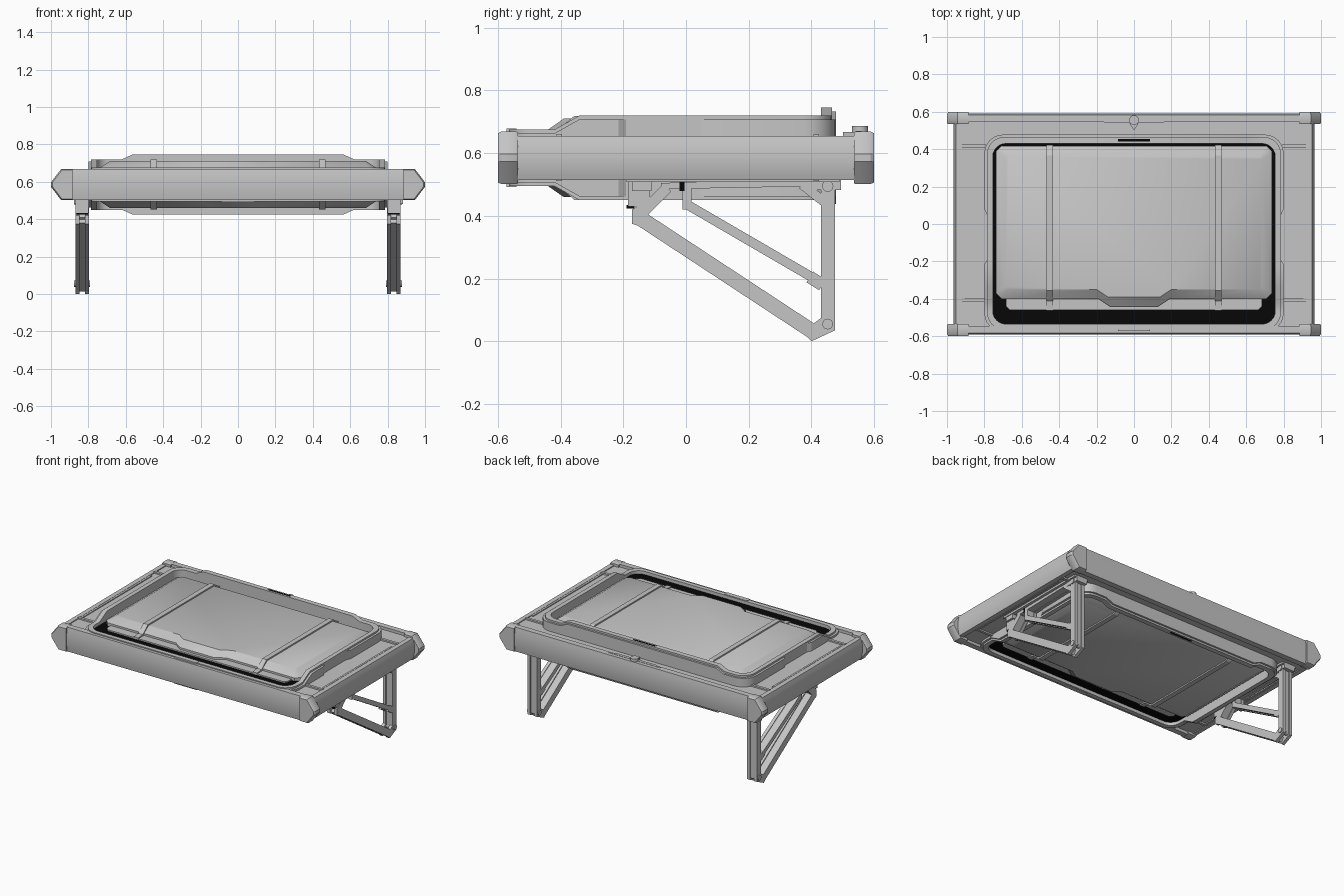
import bpy, bmesh, math
from mathutils import Vector

if "Cube" in bpy.data.objects:
    bpy.data.objects.remove(bpy.data.objects["Cube"], do_unlink=True)

MID = 0.585  # the frame is symmetric above and below this height


def material(name, value):
    m = bpy.data.materials.new(name)
    m.use_nodes = True
    col = (value, value, value, 1)
    m.diffuse_color = col
    m.node_tree.nodes["Principled BSDF"].inputs["Base Color"].default_value = col
    return m


GREY = material("metal grey", 0.56)
BLACK = material("gasket black", 0.002)


def finish(name, bm, mat):
    bmesh.ops.recalc_face_normals(bm, faces=bm.faces)
    me = bpy.data.meshes.new(name)
    bm.to_mesh(me)
    bm.free()
    me.materials.append(mat)
    ob = bpy.data.objects.new(name, me)
    bpy.context.collection.objects.link(ob)
    bpy.ops.object.select_all(action='DESELECT')
    ob.select_set(True)
    bpy.context.view_layer.objects.active = ob
    bpy.ops.object.shade_smooth_by_angle(angle=math.radians(30))
    return ob


def loft(name, loops, mat=GREY, ring=False):
    """Skin equal-length loops of 3D points; cap the ends or close the ring."""
    bm = bmesh.new()
    rows = [[bm.verts.new(p) for p in lp] for lp in loops]
    n = len(rows[0])
    pairs = list(zip(rows, rows[1:])) + ([(rows[-1], rows[0])] if ring else [])
    for a, b in pairs:
        for i in range(n):
            j = (i + 1) % n
            bm.faces.new((a[i], a[j], b[j], b[i]))
    if not ring:
        bm.faces.new(rows[0])
        bm.faces.new(rows[-1])
    return finish(name, bm, mat)


def prism(name, pts, axis, a, b, mat=GREY):
    """Extrude a 2D profile along x, y or z between a and b."""
    def put(p, t):
        q = list(p)
        q.insert("xyz".index(axis), t)
        return q
    return loft(name, [[put(p, t) for p in pts] for t in (a, b)], mat)


def box(name, x, y, z, mat=GREY):
    return prism(name, [(x[0], y[0]), (x[1], y[0]), (x[1], y[1]), (x[0], y[1])], "z", *z, mat)


def rounded(hx, y0, y1, r, xs=(), ys=(), n=6):
    """Rounded rectangle with extra stations along its edges."""
    pts = []
    corners = [(1, y1 - r, 0), (-1, y1 - r, 1), (-1, y0 + r, 2), (1, y0 + r, 3)]
    runs = [[(x, y1) for x in reversed(xs)], [(-hx, y) for y in reversed(ys)],
            [(x, y0) for x in xs], [(hx, y) for y in ys]]
    for (s, cy, q), run in zip(corners, runs):
        for k in range(n + 1):
            a = math.pi / 2 * (q + k / n)
            pts.append((s * (hx - r) + r * math.cos(a), cy + r * math.sin(a)))
        pts += run
    return pts


def ring(name, outer, inner, half):
    """Closed band between two outlines, with a half height that may vary."""
    return loft(name, [[(x, y, MID + s * half(x, y)) for x, y in o]
                       for o, s in ((outer, -1), (outer, 1), (inner, 1), (inner, -1))], GREY, True)


def ramp(t, a, b):
    return max(0, min(1, (t - a) / (b - a)))


# Raised rim around the opening, low in front and tallest at the back
XS = (-0.62, -0.565, 0.565, 0.62)
YS = (-0.42, -0.34, -0.215, -0.18, 0.03, 0.08)


def rim_half(x, y):
    side = 0.09 + 0.045 * ramp(y, -0.42, -0.34)
    return side + 0.025 * ramp(y, 0.40, 0.42) * (1 - ramp(abs(x), 0.565, 0.62))


def waist(p):
    x, y = p
    return (math.copysign(0.778, x), y) if abs(x) > 0.79 and -0.2 < y < 0.05 else p


rim_in = rounded(0.755, -0.535, 0.43, 0.07, XS, YS)
ring("opening_rim", rounded(0.785, -0.565, 0.465, 0.09, XS, YS), rim_in, rim_half)
ring("rim_flange", [waist(p) for p in rounded(0.8, -0.577, 0.478, 0.1, XS, YS)], rim_in,
     lambda x, y: rim_half(x, y) - 0.012)

# Flat deck between rim and outer beams
ring("deck", rounded(0.93, -0.57, 0.57, 0.002), rounded(0.77, -0.55, 0.45, 0.085),
     lambda x, y: 0.064)

# Dark gasket filling the gap round the panel
prism("gasket", rounded(0.757, -0.537, 0.432, 0.07), "z", MID - 0.068, MID + 0.068, BLACK)


# Centre panel with sloped borders and a stepped front
def panel_outline(hx, y0, y1, c, dip_w, z):
    pts = [(hx, y0 + c), (hx, y1 - c), (hx - c, y1), (-hx + c, y1), (-hx, y1 - c),
           (-hx, y0 + c), (-hx + c, y0), (-dip_w - 0.06, y0), (-dip_w, y0 - 0.04),
           (dip_w, y0 - 0.04), (dip_w + 0.06, y0), (hx - c, y0)]
    return [(x, y, z) for x, y in pts]


for s, tag in ((1, "top"), (-1, "bottom")):
    loft("panel_" + tag, [panel_outline(0.738, -0.40, 0.418, 0.03, 0.13, MID + s * 0.05),
                          panel_outline(0.738, -0.40, 0.418, 0.03, 0.13, MID + s * 0.09),
                          panel_outline(0.685, -0.35, 0.36, 0.015, 0.14, MID + s * 0.125)])
    prism("panel_lip_" + tag, [(-0.685, -0.38), (-0.685, -0.44), (-0.665, -0.46), (0.665, -0.46),
                               (0.685, -0.44), (0.685, -0.38)], "z", MID + s * 0.05, MID + s * 0.077)
    for x in (-0.45, 0.45):
        path = [(-0.462, 0.06), (-0.462, 0.083), (-0.412, 0.087), (-0.356, 0.134),
                (0.365, 0.134), (0.422, 0.098), (0.422, 0.06)]
        prism("panel_rib_" + tag, [(y, MID + s * z) for y, z in path], "x", x - 0.017, x + 0.017)
    # Slot marks and plate at the centre of the rim
    box("rear_slot_" + tag, (-0.085, 0.085), (0.442, 0.455),
        (MID + s * 0.157, MID + s * 0.161), BLACK)
    box("front_plate_" + tag, (-0.085, 0.085), (-0.572, -0.54), (MID + s * 0.08, MID + s * 0.093))
    # Cross straps and long trim strips on the side decks
    for m in (-1, 1):
        for y in (-0.405, 0.415):
            box("deck_strap_" + tag, (m * 0.79, m * 0.925), (y - 0.009, y + 0.009),
                (MID, MID + s * 0.074))
        box("deck_trim_" + tag, (m * 0.905, m * 0.918), (-0.4, 0.36), (MID, MID + s * 0.07))

# Outer beams, gently bowed, with pointed corner caps
bow = [(1 - t * t, t) for t in (-1, -0.75, -0.5, -0.25, 0, 0.25, 0.5, 0.75, 1)]
cap_face = [(0.885, 0.084), (0.945, 0.084), (1.0, 0.012), (1.0, -0.012), (0.945, -0.084),
            (0.885, -0.084)]
for m, tag in ((-1, "front"), (1, "back")):
    prof = [(0.545, -0.083)] + [(0.584 + 0.008 * b, 0.083 * t) for b, t in bow] + [(0.545, 0.083)]
    prism(tag + "_beam", [(m * y, MID + z) for y, z in prof], "x", -0.92, 0.92)
    for k in (-1, 1):
        loft(tag + "_corner_cap",
             [[(k * (0.885 + (x - 0.885) * f), m * y, MID + z * f) for x, z in cap_face]
              for y, f in ((0.535, 0.96), (0.543, 1), (0.588, 1), (0.6, 0.93))])
for m, tag in ((-1, "right"), (1, "left")):
    prof = [(0.92, -0.07)] + [(0.952 + 0.012 * b, 0.07 * t) for b, t in bow] + [(0.92, 0.07)]
    prism(tag + "_side_beam", [(m * x, MID + z) for x, z in prof], "y", -0.545, 0.545)

# Rear latch
prism("latch_base", [(-0.2, 0.56), (-0.15, 0.54), (0.15, 0.54), (0.2, 0.56)], "z", 0.6, 0.67)


def disc(cy, cz, r):
    return [(cy + r * math.cos(a * math.pi / 8), cz + r * math.sin(a * math.pi / 8))
            for a in range(16)]


prism("latch_knob", disc(0, 0.555, 0.026), "z", 0.65, 0.686)
prism("latch_tongue", [(-0.025, 0.54), (0, 0.5), (0.025, 0.54)], "z", 0.65, 0.668)


# Folding legs built from grooved bars
def bar(name, p, q, w, x):
    p, q = Vector(p), Vector(q)
    d = (q - p).normalized()
    nrm = Vector((-d.y, d.x))
    for tag, c, hw, t in (("inner_rail", x - 0.026, w / 2, 0.011), ("core", x, w * 0.36, 0.016),
                          ("outer_rail", x + 0.026, w / 2, 0.011)):
        quad = [p - nrm * hw, q - nrm * hw, q + nrm * hw, p + nrm * hw]
        prism(name + "_" + tag, [tuple(v) for v in quad], "x", c - t, c + t)


for x, tag in ((-0.833, "right"), (0.833, "left")):
    bar(tag + "_post", (0.453, 0.05), (0.453, 0.5), 0.044, x)
    bar(tag + "_long_brace", (0.41, 0.027), (-0.15, 0.395), 0.048, x)
    bar(tag + "_short_brace", (0.435, 0.185), (0.0, 0.438), 0.03, x)
    bar(tag + "_brace_knuckle", (0.435, 0.18), (0.395, 0.205), 0.04, x)
    bar(tag + "_upper_link", (-0.15, 0.40), (-0.06, 0.49), 0.035, x)
    bar(tag + "_top_rail", (-0.08, 0.495), (0.44, 0.505), 0.02, x)
    bar(tag + "_hanger", (0.003, 0.42), (0.003, 0.5), 0.028, x)
    bar(tag + "_rear_gusset", (0.37, 0.5), (0.44, 0.445), 0.03, x)
    for c in (x - 0.026, x + 0.026):
        prism(tag + "_foot", [(0.4, 0.0), (0.475, 0.035), (0.475, 0.1), (0.432, 0.1),
                              (0.432, 0.075), (0.37, 0.03)], "x", c - 0.011, c + 0.011)
        prism(tag + "_elbow", [(-0.172, 0.375), (-0.13, 0.36), (-0.125, 0.45), (-0.172, 0.42)],
              "x", c - 0.011, c + 0.011)
    prism(tag + "_foot_pivot", disc(0.452, 0.055, 0.017), "x", x - 0.043, x + 0.043)
    prism(tag + "_top_pivot", disc(0.452, 0.495, 0.018), "x", x - 0.045, x + 0.045)
    box(tag + "_front_mount", (x - 0.035, x + 0.035), (-0.185, -0.115), (0.43, 0.53))
    box(tag + "_front_bracket", (x - 0.045, x + 0.05), (-0.172, -0.11), (0.48, 0.53))
    box(tag + "_front_pad", (x - 0.03, x + 0.03), (-0.19, -0.165), (0.424, 0.434), BLACK)
    box(tag + "_middle_pad", (x - 0.038, x + 0.038), (-0.02, -0.005), (0.48, 0.508), BLACK)
    box(tag + "_mount_rail", (x - 0.05, x + 0.055), (-0.19, 0.49), (0.508, 0.53))
    box(tag + "_rear_mount", (x - 0.04, x + 0.04), (0.40, 0.495), (0.482, 0.52))
